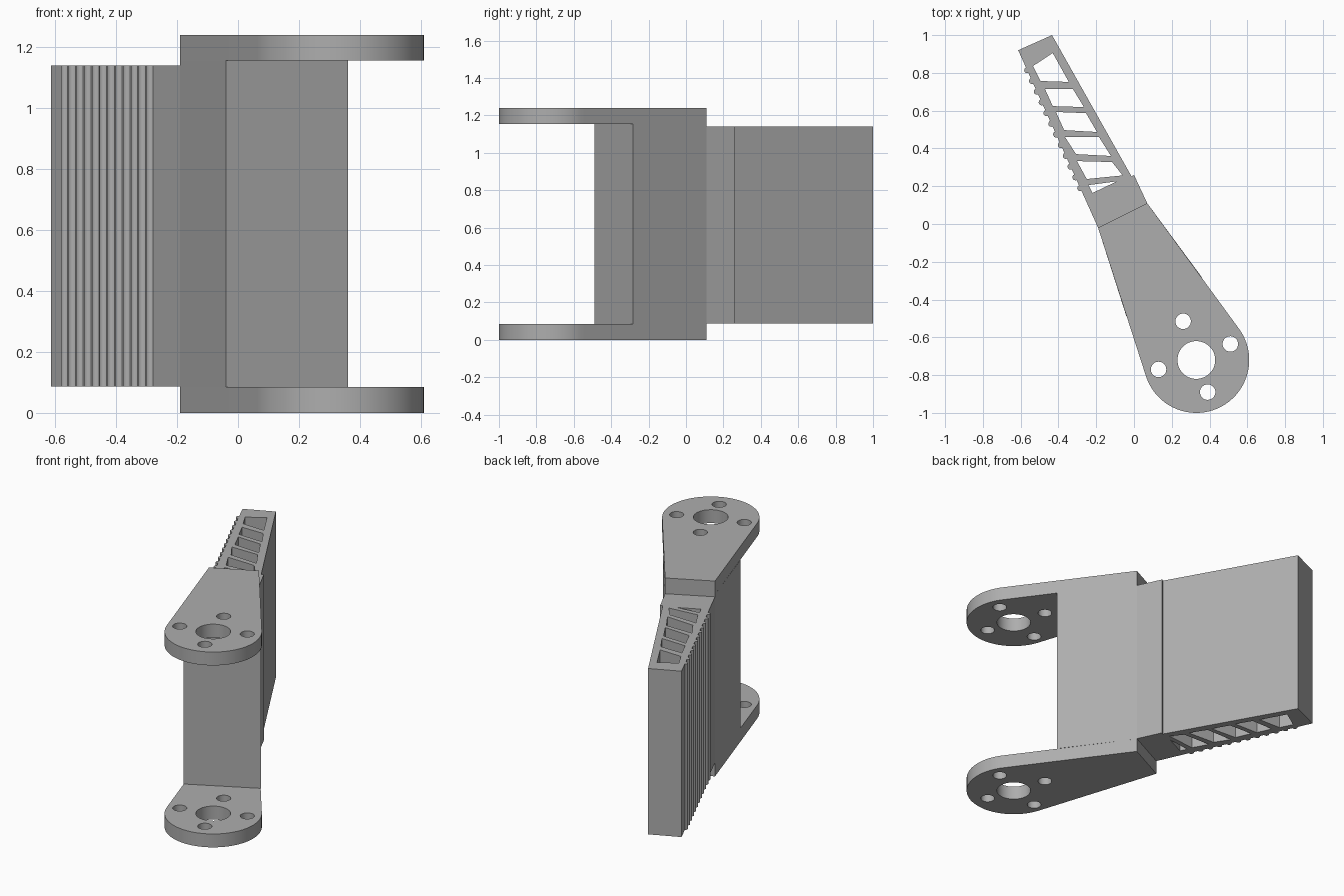
import bpy, bmesh
from math import sin, cos, atan2, pi, radians
from mathutils import Vector

cube = bpy.data.objects.get("Cube")
if cube:
    bpy.data.objects.remove(cube, do_unlink=True)

grey = bpy.data.materials.new("plain grey")
grey.use_nodes = True
colour = (0.42, 0.42, 0.42, 1)
grey.diffuse_color = colour
grey.node_tree.nodes["Principled BSDF"].inputs["Base Color"].default_value = colour


def circle(cx, cy, r, n=32):
    return [(cx + r * cos(2 * pi * i / n), cy + r * sin(2 * pi * i / n)) for i in range(n)]


def prism(name, outline, z0, z1, holes=()):
    """Extrude a flat outline, with holes, from z0 to z1."""
    bm = bmesh.new()
    for loop in [outline, *holes]:
        vs = [bm.verts.new((x, y, z0)) for x, y in loop]
        for a, b in zip(vs, vs[1:] + vs[:1]):
            bm.edges.new((a, b))
    bmesh.ops.triangle_fill(bm, use_beauty=True, edges=bm.edges[:], normal=(0, 0, 1))
    new = bmesh.ops.extrude_face_region(bm, geom=bm.faces[:])["geom"]
    top = [v for v in new if isinstance(v, bmesh.types.BMVert)]
    bmesh.ops.translate(bm, vec=(0, 0, z1 - z0), verts=top)
    bmesh.ops.recalc_face_normals(bm, faces=bm.faces[:])
    mesh = bpy.data.meshes.new(name)
    bm.to_mesh(mesh)
    bm.free()
    mesh.materials.append(grey)
    obj = bpy.data.objects.new(name, mesh)
    bpy.context.collection.objects.link(obj)
    bpy.ops.object.select_all(action="DESELECT")
    obj.select_set(True)
    bpy.context.view_layer.objects.active = obj
    bpy.ops.object.shade_smooth_by_angle(angle=radians(30))
    return obj


# Pivot plates: tapered arms with a round end and bolt holes
HEIGHT, PLATE = 1.24, 0.085
pivot, radius = (0.33, -0.72), 0.28
left_root, right_root = (-0.19, -0.02), (0.07, 0.11)
a0, a1 = radians(198), radians(398)
arc = [(pivot[0] + radius * cos(a0 + (a1 - a0) * i / 40),
        pivot[1] + radius * sin(a0 + (a1 - a0) * i / 40)) for i in range(41)]
plate = [left_root] + arc + [right_root]
bolts = [(0.26, -0.515), (0.51, -0.635), (0.13, -0.77), (0.39, -0.89)]
holes = [circle(*pivot, 0.1, 48)] + [circle(x, y, 0.041) for x, y in bolts]
prism("lower_plate", plate, 0, PLATE, holes)
prism("upper_plate", plate, HEIGHT - PLATE, HEIGHT, holes)

# Solid web joining the plates
web = [left_root, (-0.04, -0.49), (0.36, -0.283), right_root]
prism("web", web, PLATE, HEIGHT - PLATE)

# Handle: long leaning slab with truss windows and a small step on its right side
Z0, Z1 = 0.087, 1.14
tip = (-0.613, 0.92)
handle = [left_root, right_root, (0.0, 0.26), (-0.013, 0.252), (-0.434, 1.0), tip]
windows = [
    [(-0.535, 0.836), (-0.43, 0.905), (-0.345, 0.752), (-0.495, 0.757)],
    [(-0.471, 0.714), (-0.323, 0.714), (-0.265, 0.619), (-0.43, 0.624)],
    [(-0.413, 0.593), (-0.254, 0.587), (-0.196, 0.487), (-0.37, 0.497)],
    [(-0.365, 0.46), (-0.185, 0.46), (-0.122, 0.36), (-0.307, 0.37)],
    [(-0.302, 0.333), (-0.116, 0.328), (-0.06, 0.257), (-0.25, 0.238)],
    [(-0.24, 0.206), (-0.09, 0.226), (-0.22, 0.164)],
]
prism("handle", handle, Z0, Z1, windows)

# Grip ribs: half-round bars along the handle's outer side
start, end = Vector(left_root), Vector(tip)
side = end - start
facing = atan2(side.y, side.x)
for i in range(12):
    c = start.lerp(end, 0.224 + 0.0603 * i)
    rib = [(c.x + 0.016 * cos(facing + pi * k / 8), c.y + 0.016 * sin(facing + pi * k / 8))
           for k in range(9)]
    prism(f"grip_rib_{i + 1}", rib, Z0, Z1)
